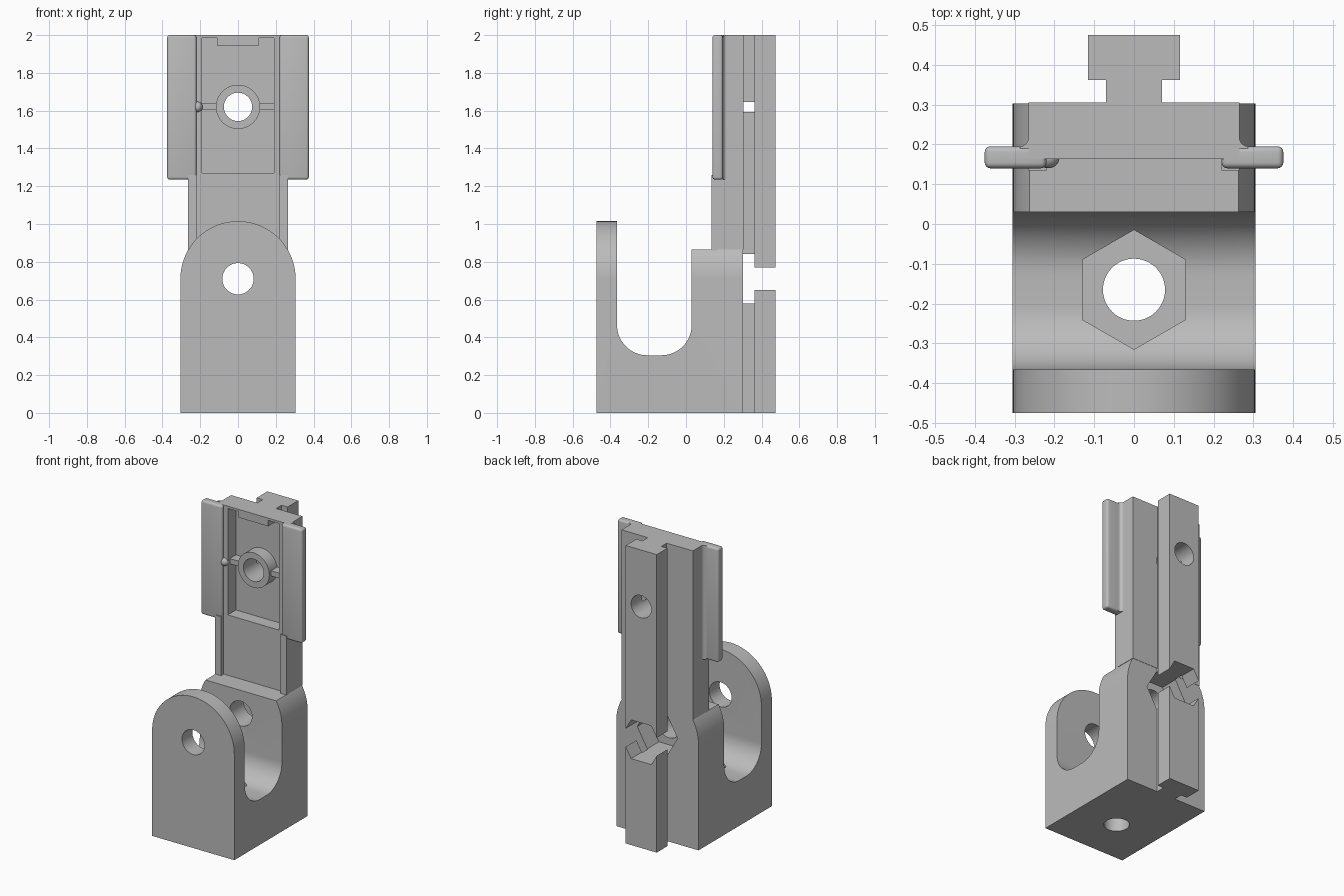
import bpy, bmesh, math

if "Cube" in bpy.data.objects:
    bpy.data.objects.remove(bpy.data.objects["Cube"])

grey = bpy.data.materials.new("plain grey")
grey.diffuse_color = (0.5, 0.5, 0.5, 1)
grey.use_nodes = True
grey.node_tree.nodes["Principled BSDF"].inputs["Base Color"].default_value = grey.diffuse_color


def prism(name, pts, axis, a, b):
    """Extrude a 2D outline along an axis from a to b."""
    place = {'x': lambda p, t: (t, p[0], p[1]),
             'y': lambda p, t: (p[0], t, p[1]),
             'z': lambda p, t: (p[0], p[1], t)}[axis]
    bm = bmesh.new()
    lo = [bm.verts.new(place(p, a)) for p in pts]
    hi = [bm.verts.new(place(p, b)) for p in pts]
    bm.faces.new(lo)
    bm.faces.new(hi)
    n = len(pts)
    for i in range(n):
        j = (i + 1) % n
        bm.faces.new((lo[i], lo[j], hi[j], hi[i]))
    bmesh.ops.recalc_face_normals(bm, faces=bm.faces)
    me = bpy.data.meshes.new(name)
    bm.to_mesh(me)
    bm.free()
    me.materials.append(grey)
    ob = bpy.data.objects.new(name, me)
    bpy.context.collection.objects.link(ob)
    return ob


def box(name, x0, x1, y0, y1, z0, z1):
    return prism(name, [(x0, y0), (x1, y0), (x1, y1), (x0, y1)], 'z', z0, z1)


def arc(cx, cy, r, a0, a1, n):
    return [(cx + r * math.cos(math.radians(a0 + (a1 - a0) * i / n)),
             cy + r * math.sin(math.radians(a0 + (a1 - a0) * i / n))) for i in range(n + 1)]


def circle(cx, cy, r, n=48, start=0):
    return arc(cx, cy, r, start, start + 360, n)[:-1]


def apply(ob, mod):
    bpy.context.view_layer.objects.active = ob
    bpy.ops.object.modifier_apply(modifier=mod.name)


def boolean(ob, other, op='DIFFERENCE'):
    m = ob.modifiers.new("bool", 'BOOLEAN')
    m.operation, m.solver, m.object = op, 'EXACT', other
    apply(ob, m)
    bpy.data.objects.remove(other)


def smooth(ob):
    bpy.ops.object.select_all(action='DESELECT')
    ob.select_set(True)
    bpy.context.view_layer.objects.active = ob
    bpy.ops.object.shade_smooth_by_angle(angle=math.radians(30))


BOLT_Z, SCREW_Z = 0.71, 1.62

# Clevis base: arched block with a U slot and a lowered rear lug
base = prism("clevis_base",
             [(-0.305, 0), (0.305, 0)] + arc(0, BOLT_Z, 0.305, 0, 180, 48), 'y', -0.475, 0.303)
slot = [(-0.365, 1.2)] + arc(-0.205, 0.465, 0.16, 180, 270, 16) \
    + arc(-0.13, 0.465, 0.16, 270, 360, 16) + [(0.03, 1.2)]
boolean(base, prism("cut", slot, 'x', -0.5, 0.5))
boolean(base, box("cut", -0.5, 0.5, 0.0, 0.5, 0.865, 1.2))
# Pivot bolt hole, vertical mounting hole, and their nut pockets
boolean(base, prism("cut", circle(0, BOLT_Z, 0.083), 'y', -0.6, 0.6))
boolean(base, prism("cut", circle(0, -0.165, 0.078), 'z', -0.1, 0.5))
boolean(base, prism("cut", circle(0, -0.165, 0.15, 6, 30), 'z', 0.17, 0.45))
boolean(base, prism("cut", circle(0, BOLT_Z, 0.15, 6), 'y', 0.18, 0.6))

# Upright plate with a shallow front tray
plate = box("upright_plate", -0.265, 0.265, 0.163, 0.305, 0.865, 2.0)
tray = [(-0.19, 1.27), (0.19, 1.27), (0.19, 1.985), (0.11, 1.985), (0.11, 1.945),
        (-0.11, 1.945), (-0.11, 1.985), (-0.19, 1.985)]
boolean(plate, prism("cut", tray, 'y', 0.1, 0.25))
# Screw boss and ribs inside the tray
boolean(plate, prism("boss", circle(0, SCREW_Z, 0.117), 'y', 0.165, 0.28), 'UNION')
for s in (-1, 1):
    x0, x1 = sorted((s * 0.1, s * 0.2))
    boolean(plate, box("rib", x0, x1, 0.185, 0.28, 1.605, 1.64), 'UNION')
boolean(plate, prism("cut", circle(0, SCREW_Z, 0.075), 'y', 0.0, 0.6))

# Side wings, root fillets and the lower edge ridges
rounded = []
for s, side in ((-1, "left"), (1, "right")):
    x0, x1 = sorted((s * 0.22, s * 0.375))
    wing = box(side + "_wing", x0, x1, 0.14, 0.195, 1.235, 2.0)
    m = wing.modifiers.new("round", 'BEVEL')
    m.width, m.segments = 0.014, 4
    apply(wing, m)
    fillet = [(s * x, y) for x, y in
              [(0.25, 0.19), (0.25, 0.217)] + arc(0.287, 0.217, 0.022, 180, 270, 6) + [(0.287, 0.19)]]
    prism(side + "_wing_fillet", fillet, 'z', 1.235, 2.0)
    x0, x1 = sorted((s * 0.22, s * 0.265))
    box(side + "_edge_ridge", x0, x1, 0.135, 0.165, 0.86, 1.26)
    rounded.append(wing)

# Small detent bump on the left wing
bpy.ops.mesh.primitive_uv_sphere_add(segments=24, ring_count=12, radius=0.028,
                                     location=(-0.215, 0.168, SCREW_Z))
bump = bpy.context.object
bump.name = "detent_bump"
bump.data.materials.append(grey)

# T-section rear rail, broken by the hexagonal nut opening
tee = [(-0.07, 0.3), (0.07, 0.3), (0.07, 0.362), (0.115, 0.362), (0.115, 0.475),
       (-0.115, 0.475), (-0.115, 0.362), (-0.07, 0.362)]
rail = prism("rear_rail", tee, 'z', 0.0, 2.0)
boolean(rail, prism("cut", circle(0, BOLT_Z, 0.15, 6), 'y', 0.2, 0.6))
boolean(rail, prism("cut", circle(0, SCREW_Z, 0.075), 'y', 0.0, 0.6))

for ob in [base, plate, rail, bump] + rounded:
    smooth(ob)
